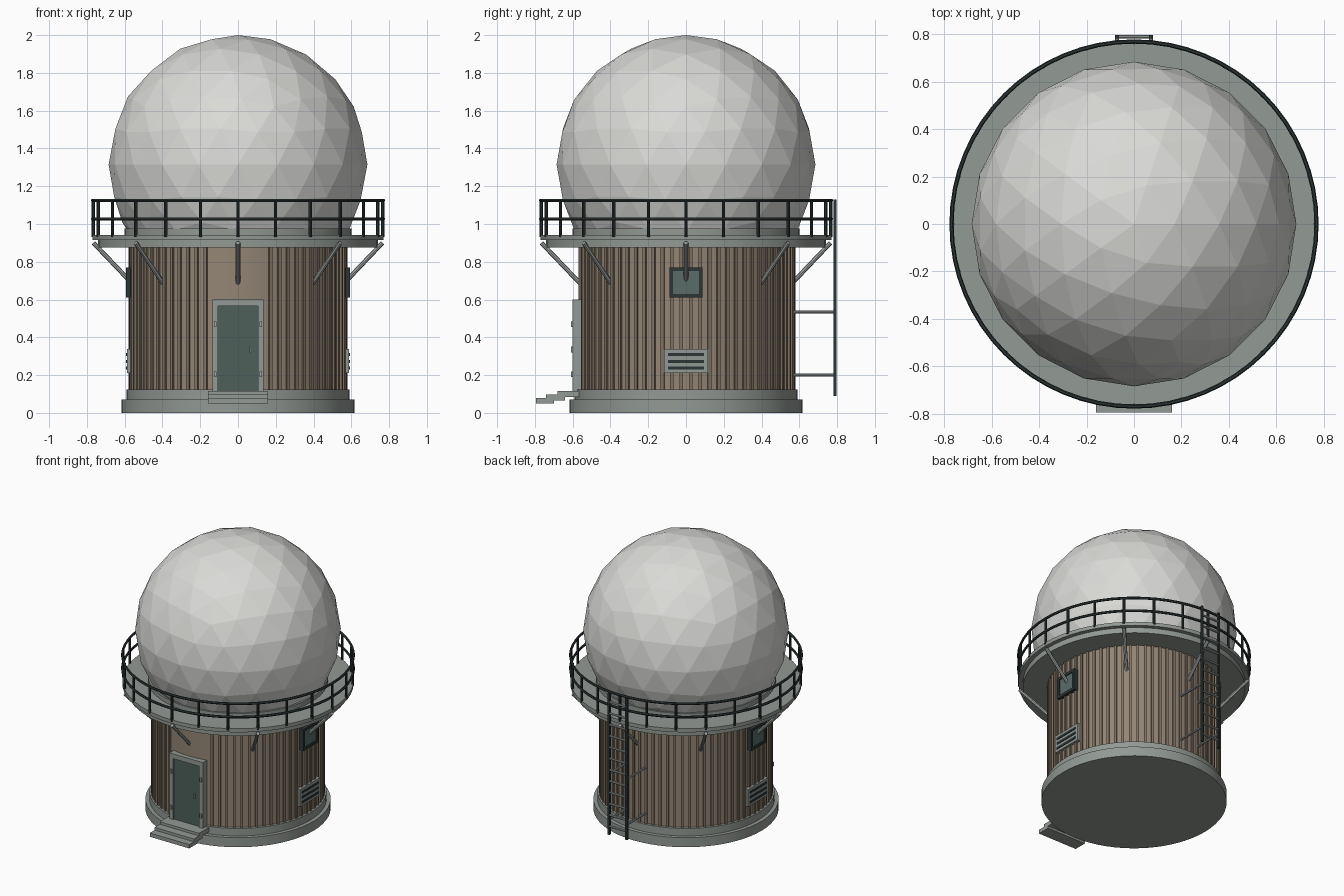
import bpy, bmesh, math
from mathutils import Matrix, Vector

if "Cube" in bpy.data.objects:
    bpy.data.objects.remove(bpy.data.objects["Cube"])


def material(name, r, g, b):
    m = bpy.data.materials.new(name)
    m.diffuse_color = (r, g, b, 1)
    m.use_nodes = True
    m.node_tree.nodes["Principled BSDF"].inputs["Base Color"].default_value = m.diffuse_color
    return m


WHITE = material("dome white", 0.70, 0.70, 0.68)
BROWN = material("wall tan", 0.29, 0.235, 0.175)
RIB = material("rib brown", 0.21, 0.165, 0.12)
GREY = material("concrete grey", 0.29, 0.32, 0.295)
STEEL = material("strut steel", 0.36, 0.39, 0.385)
DARK = material("rail dark", 0.025, 0.036, 0.036)
GREEN = material("door green", 0.075, 0.115, 0.10)
GLASS = material("window glass", 0.10, 0.15, 0.135)


def finish(name, bm, mat, smooth=False):
    bmesh.ops.recalc_face_normals(bm, faces=bm.faces)
    me = bpy.data.meshes.new(name)
    bm.to_mesh(me)
    bm.free()
    me.materials.append(mat)
    ob = bpy.data.objects.new(name, me)
    bpy.context.collection.objects.link(ob)
    if smooth:
        bpy.ops.object.select_all(action='DESELECT')
        ob.select_set(True)
        bpy.context.view_layer.objects.active = ob
        bpy.ops.object.shade_smooth_by_angle(angle=math.radians(30))
    return ob


def add_box(bm, x, y, z, turn=0.0):
    """Box from three (low, high) ranges, turned about the z axis."""
    size = Matrix.Diagonal((x[1] - x[0], y[1] - y[0], z[1] - z[0], 1))
    mid = Matrix.Translation((sum(x) / 2, sum(y) / 2, sum(z) / 2))
    bmesh.ops.create_cube(bm, size=1, matrix=Matrix.Rotation(turn, 4, 'Z') @ mid @ size)


def add_rod(bm, a, b, r, sides=8):
    a, b = Vector(a), Vector(b)
    d = b - a
    rot = d.to_track_quat('Z', 'Y').to_matrix().to_4x4()
    bmesh.ops.create_cone(bm, cap_ends=True, segments=sides, radius1=r, radius2=r,
                          depth=d.length, matrix=Matrix.Translation((a + b) / 2) @ rot)


def boxes(name, mat, items):
    bm = bmesh.new()
    for it in items:
        add_box(bm, *it)
    return finish(name, bm, mat)


def lathe(name, mat, profile, closed=False, n=64):
    """Revolve (radius, height) points about the z axis."""
    bm = bmesh.new()
    rings = [[bm.verts.new((r * math.cos(2 * math.pi * i / n), r * math.sin(2 * math.pi * i / n), z))
              for i in range(n)] for r, z in profile]
    pairs = list(zip(rings, rings[1:] + rings[:1])) if closed else list(zip(rings, rings[1:]))
    for lo, hi in pairs:
        for i in range(n):
            j = (i + 1) % n
            bm.faces.new((lo[i], lo[j], hi[j], hi[i]))
    if not closed:
        bm.faces.new(rings[0])
        bm.faces.new(rings[-1])
    return finish(name, bm, mat, True)


def polar(r, a, z):
    return (r * math.cos(a), r * math.sin(a), z)


# Faceted dome, cut flat where it meets the curb
bm = bmesh.new()
bmesh.ops.create_icosphere(bm, subdivisions=3, radius=0.685, matrix=Matrix.Translation((0, 0, 1.315)))
cut = bmesh.ops.bisect_plane(bm, geom=bm.verts[:] + bm.edges[:] + bm.faces[:],
                             plane_co=(0, 0, 0.945), plane_no=(0, 0, -1), clear_outer=True)
bmesh.ops.holes_fill(bm, edges=[e for e in cut['geom_cut'] if isinstance(e, bmesh.types.BMEdge)])
finish("dome", bm, WHITE)

# Round masonry and deck
lathe("foundation", GREY, [(0.617, 0), (0.617, 0.07), (0.59, 0.07), (0.59, 0.125)])
lathe("wall", BROWN, [(0.57, 0.12), (0.57, 0.88)])
lathe("deck", GREY, [(0.74, 0.875), (0.74, 0.915), (0.77, 0.915), (0.77, 0.942)])
lathe("dome_curb", GREY, [(0.60, 0.94), (0.60, 0.975)])

# Vertical cladding ribs, left out behind the door
ribs = []
for i in range(72):
    a = math.radians(5 * i + 2.5)
    if math.sin(a) < 0 and abs(math.cos(a)) < 0.24:
        continue
    ribs.append(((0.56, 0.58), (-0.009, 0.009), (0.125, 0.875), a))
boxes("wall_ribs", RIB, ribs)

# Guard rail hoops and posts
for name, z in (("top_rail", 1.125), ("middle_rail", 1.027)):
    lathe(name, DARK, [(0.77 + 0.009 * math.cos(k * math.pi / 3),
                        z + 0.009 * math.sin(k * math.pi / 3)) for k in range(6)], True)
bm = bmesh.new()
for i in range(24):
    a = math.radians(15 * i)
    add_rod(bm, polar(0.767, a, 0.93), polar(0.767, a, 1.125), 0.009)
finish("rail_posts", bm, DARK, True)

# Diagonal deck braces
bm = bmesh.new()
for i in range(8):
    a = math.radians(45 * i)
    add_rod(bm, polar(0.56, a, 0.685), polar(0.765, a, 0.90), 0.012)
    add_rod(bm, polar(0.735, a, 0.87), polar(0.735, a, 0.885), 0.012)
finish("deck_braces", bm, STEEL, True)

# Front door with frame, hinges and handle
boxes("door_frame", GREY, [((-0.135, -0.105), (-0.602, -0.55), (0.11, 0.60)),
                           ((0.105, 0.135), (-0.602, -0.55), (0.11, 0.60)),
                           ((-0.135, 0.135), (-0.602, -0.55), (0.565, 0.60))])
boxes("door", GREEN, [((-0.106, 0.106), (-0.592, -0.55), (0.115, 0.566))])
boxes("door_hinges", STEEL, [((s * 0.12 - 0.007, s * 0.12 + 0.007), (-0.61, -0.60), (z - 0.015, z + 0.015))
                             for s in (-1, 1) for z in (0.205, 0.47)])
boxes("door_handle", STEEL, [((0.06, 0.069), (-0.608, -0.59), (0.32, 0.352))])

# Entry steps
boxes("entry_steps", GREY, [((-0.16, 0.16), (-0.795, -0.70), (0.05, 0.078)),
                            ((-0.16, 0.16), (-0.74, -0.64), (0.066, 0.098)),
                            ((-0.16, 0.16), (-0.68, -0.56), (0.083, 0.117))])

# Side windows and louvred vents
for side, turn in (("right", 0.0), ("left", math.pi)):
    boxes(side + "_window_frame", DARK,
          [((0.55, 0.594), (s * 0.078 - 0.01, s * 0.078 + 0.01), (0.61, 0.77), turn) for s in (-1, 1)]
          + [((0.55, 0.594), (-0.07, 0.07), (z, z + 0.02), turn) for z in (0.61, 0.75)])
    boxes(side + "_window_glass", GLASS, [((0.55, 0.587), (-0.07, 0.07), (0.625, 0.755), turn)])
    boxes(side + "_vent", GREY, [((0.55, 0.588), (-0.117, 0.117), (0.21, 0.338), turn)])
    boxes(side + "_vent_slots", DARK,
          [((0.585, 0.593), (-0.096, 0.096), (z - 0.008, z + 0.008), turn) for z in (0.237, 0.273, 0.309)])

# Rear ladder: rails, rungs and wall standoffs
boxes("ladder_rails", DARK, [((s * 0.072 - 0.008, s * 0.072 + 0.008), (0.782, 0.798), (0.09, 1.13))
                             for s in (-1, 1)])
bm = bmesh.new()
for i in range(12):
    add_rod(bm, (-0.075, 0.79, 0.15 + 0.083 * i), (0.075, 0.79, 0.15 + 0.083 * i), 0.008)
finish("ladder_rungs", bm, STEEL, True)
bm = bmesh.new()
for s in (-0.072, 0.072):
    for z in (0.20, 0.535):
        add_rod(bm, (s, 0.55, z), (s, 0.79, z), 0.008)
finish("ladder_standoffs", bm, STEEL, True)
